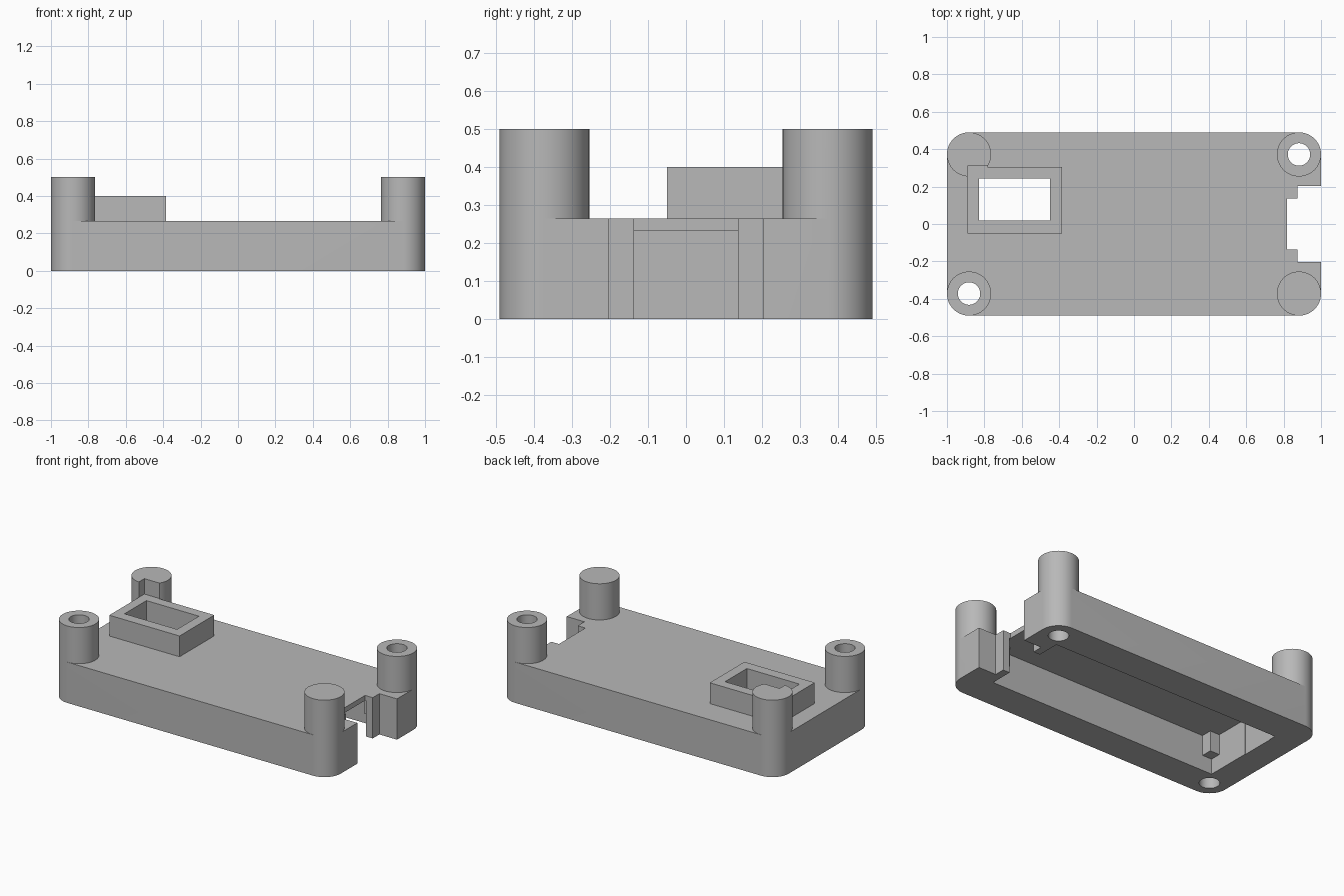
import bpy
import bmesh
from math import cos, sin, pi

cube = bpy.data.objects.get("Cube")
if cube:
    bpy.data.objects.remove(cube, do_unlink=True)

SEGMENTS = 64
POST_X, POST_Y, POST_R = 0.882, 0.372, 0.118
BODY_TOP, CEILING, POST_TOP = 0.265, 0.232, 0.5
CAVITY_X, CAVITY_Y = 0.825, 0.285


def arc(cx, cy, r, first, count):
    return [(cx + r * cos(2 * pi * k / SEGMENTS), cy + r * sin(2 * pi * k / SEGMENTS))
            for k in range(first, first + count)]


def prism(name, outline, low, high):
    """Extrude a flat outline between two heights."""
    bm = bmesh.new()
    base = bm.faces.new([bm.verts.new((x, y, low)) for x, y in outline])
    top = bmesh.ops.extrude_face_region(bm, geom=[base])["geom"]
    verts = [v for v in top if isinstance(v, bmesh.types.BMVert)]
    bmesh.ops.translate(bm, vec=(0, 0, high - low), verts=verts)
    bmesh.ops.recalc_face_normals(bm, faces=bm.faces)
    mesh = bpy.data.meshes.new(name)
    bm.to_mesh(mesh)
    bm.free()
    obj = bpy.data.objects.new(name, mesh)
    bpy.context.collection.objects.link(obj)
    return obj


def box(name, x0, x1, y0, y1, low, high):
    return prism(name, [(x0, y0), (x1, y0), (x1, y1), (x0, y1)], low, high)


def cylinder(name, x, y, r, low, high):
    return prism(name, arc(x, y, r, 0, SEGMENTS), low, high)


def combine(target, tool, operation):
    """Apply a boolean and discard its tool."""
    mod = target.modifiers.new(tool.name, "BOOLEAN")
    mod.operation = operation
    mod.solver = "EXACT"
    mod.object = tool
    bpy.context.view_layer.objects.active = target
    bpy.ops.object.modifier_apply(modifier=mod.name)
    bpy.data.objects.remove(tool, do_unlink=True)


# Rounded body
quarter = SEGMENTS // 4
outline = []
for i, (sx, sy) in enumerate([(1, 1), (-1, 1), (-1, -1), (1, -1)]):
    outline += arc(sx * POST_X, sy * POST_Y, POST_R, i * quarter, quarter + 1)
body = prism("enclosure_base", outline, 0, BODY_TOP)

# Corner posts
for sx in (-1, 1):
    for sy in (-1, 1):
        combine(body, cylinder("post", sx * POST_X, sy * POST_Y, POST_R, 0, POST_TOP), "UNION")

# Collar around the window, with the post trimmed clear above it
combine(body, box("post_clearance", -0.89, -0.6, 0, 0.31, 0.4, 0.6), "DIFFERENCE")
combine(body, box("window_collar", -0.89, -0.385, -0.05, 0.306, 0.25, 0.4), "UNION")

# Hollow underside
combine(body, box("cavity", -CAVITY_X, CAVITY_X, -CAVITY_Y, CAVITY_Y, -0.1, CEILING), "DIFFERENCE")

# Support blocks in the cavity corners
for sx in (-1, 1):
    for sy in (-1, 1):
        xs = sorted((sx * (CAVITY_X - 0.068), sx * (CAVITY_X + 0.01)))
        ys = sorted((sy * (CAVITY_Y - 0.07), sy * (CAVITY_Y + 0.01)))
        combine(body, box("support_block", *xs, *ys, 0.1, CEILING + 0.01), "UNION")

# Window, stepped end notch and diagonal screw holes
combine(body, box("window", -0.828, -0.45, 0.018, 0.242, -0.1, 0.6), "DIFFERENCE")
combine(body, box("notch_outer", 0.873, 1.1, -0.204, 0.204, -0.1, 0.6), "DIFFERENCE")
combine(body, box("notch_inner", 0.818, 1.1, -0.136, 0.136, -0.1, 0.6), "DIFFERENCE")
for s in (-1, 1):
    combine(body, cylinder("screw_hole", s * POST_X, s * POST_Y, 0.06, -0.1, 0.6), "DIFFERENCE")

# Plain grey material
grey = bpy.data.materials.new("plain_grey")
grey.use_nodes = True
colour = (0.48, 0.48, 0.48, 1)
grey.diffuse_color = colour
grey.node_tree.nodes["Principled BSDF"].inputs["Base Color"].default_value = colour
body.data.materials.clear()
body.data.materials.append(grey)

# Smooth rounded sides, crisp edges
bpy.ops.object.select_all(action="DESELECT")
body.select_set(True)
bpy.context.view_layer.objects.active = body
bpy.ops.object.shade_smooth_by_angle(angle=pi / 6)
